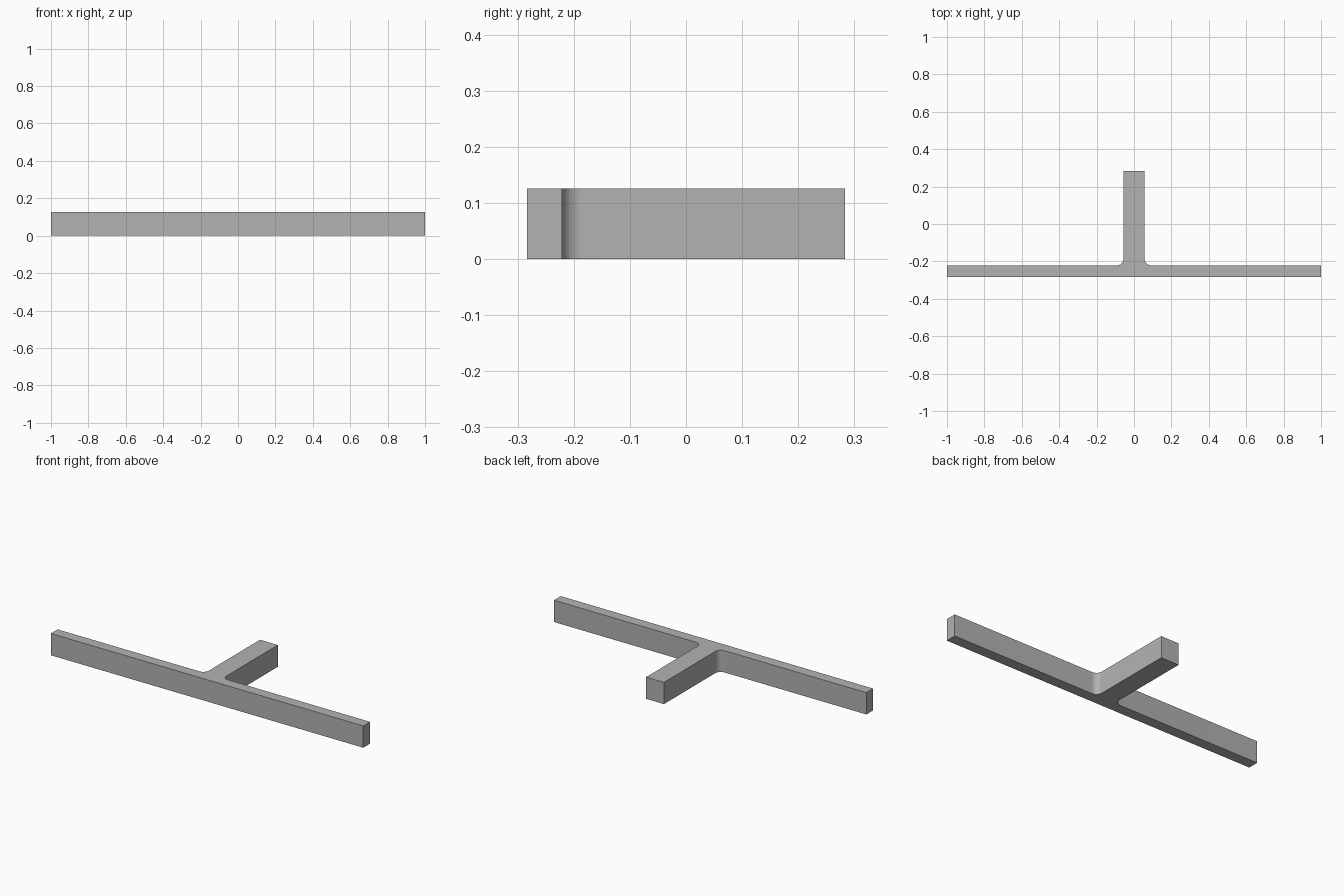
import bpy, bmesh
from math import sin, cos, pi, radians

cube = bpy.data.objects.get("Cube")
if cube:
    bpy.data.objects.remove(cube, do_unlink=True)

HALF_LENGTH, HALF_DEPTH, HEIGHT = 1.0, 0.283, 0.126
BAR_BACK, STEM_HALF, FILLET = -0.221, 0.057, 0.035
STEPS = 12

# Plain grey material
grey = bpy.data.materials.new("plain grey")
grey.use_nodes = True
colour = (0.45, 0.45, 0.45, 1)
grey.diffuse_color = colour
grey.node_tree.nodes["Principled BSDF"].inputs["Base Color"].default_value = colour

# Right half of the T outline, with a rounded inner corner
half = [(HALF_LENGTH, -HALF_DEPTH), (HALF_LENGTH, BAR_BACK)]
for i in range(STEPS + 1):
    a = pi / 2 * i / STEPS
    half.append((STEM_HALF + FILLET * (1 - sin(a)),
                 BAR_BACK + FILLET * (1 - cos(a))))
half.append((STEM_HALF, HALF_DEPTH))
outline = half + [(-x, y) for x, y in reversed(half)]

# Extrude the outline upwards
bm = bmesh.new()
base = bm.faces.new([bm.verts.new((x, y, 0)) for x, y in outline])
top = bmesh.ops.extrude_face_region(bm, geom=[base], use_keep_orig=True)
bmesh.ops.translate(bm, vec=(0, 0, HEIGHT),
                    verts=[v for v in top["geom"] if isinstance(v, bmesh.types.BMVert)])
bmesh.ops.recalc_face_normals(bm, faces=bm.faces)
mesh = bpy.data.meshes.new("t_bracket")
bm.to_mesh(mesh)
bm.free()
mesh.materials.append(grey)

bracket = bpy.data.objects.new("t_bracket", mesh)
bpy.context.collection.objects.link(bracket)
bpy.context.view_layer.objects.active = bracket
bracket.select_set(True)
bpy.ops.object.shade_smooth_by_angle(angle=radians(30))
